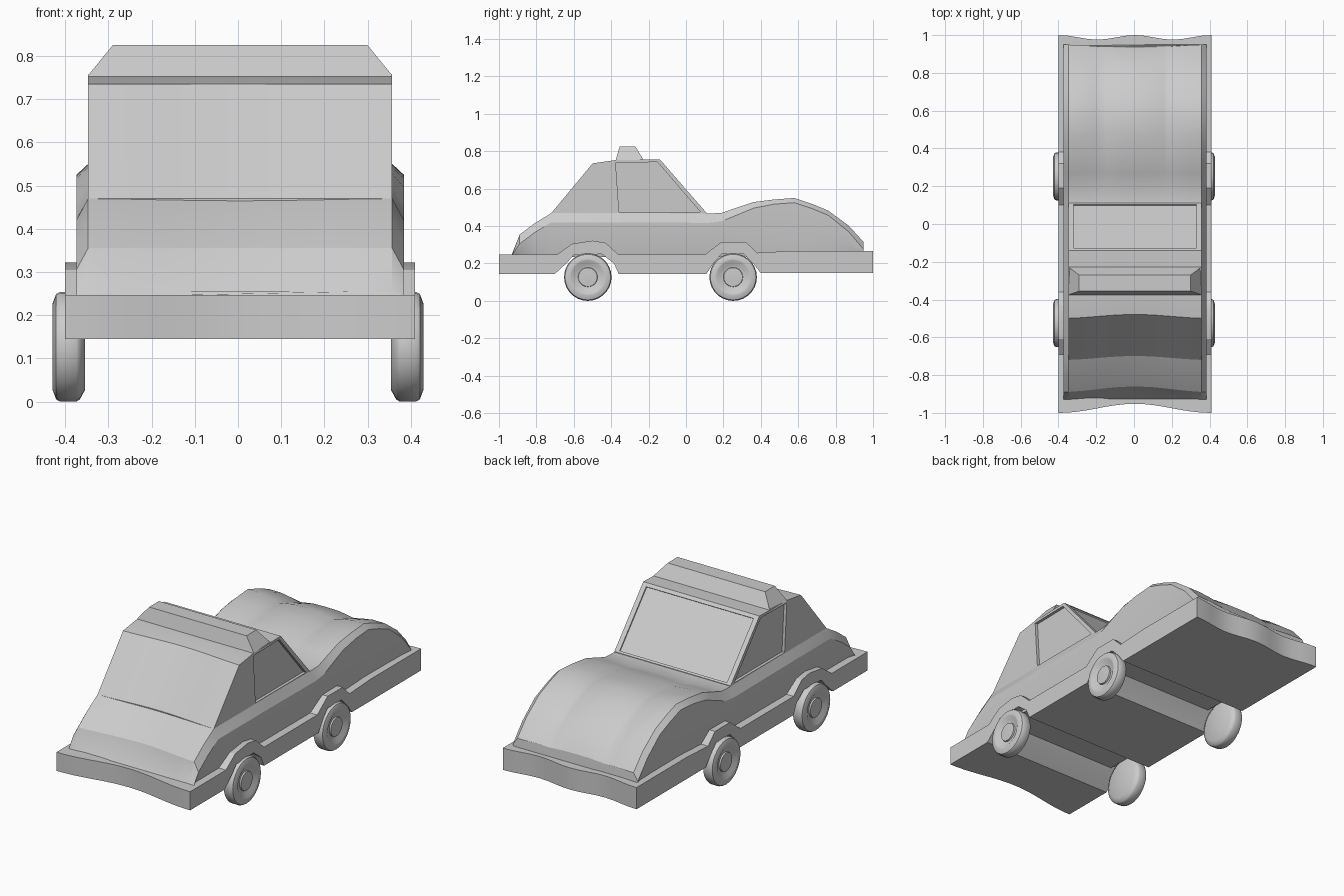
import bpy, bmesh, math

if "Cube" in bpy.data.objects:
    bpy.data.objects.remove(bpy.data.objects["Cube"])

CX = 0.005  # bodywork sits a hair off centre


def finish(name, bm, smooth=None):
    bmesh.ops.remove_doubles(bm, verts=bm.verts, dist=1e-5)
    bmesh.ops.recalc_face_normals(bm, faces=bm.faces)
    mesh = bpy.data.meshes.new(name)
    bm.to_mesh(mesh)
    bm.free()
    ob = bpy.data.objects.new(name, mesh)
    bpy.context.collection.objects.link(ob)
    if smooth:
        bpy.ops.object.select_all(action='DESELECT')
        ob.select_set(True)
        bpy.context.view_layer.objects.active = ob
        bpy.ops.object.shade_smooth_by_angle(angle=math.radians(smooth))
    return ob


def skin(name, rings, smooth=None):
    """Join equal closed rings of points into a capped solid."""
    bm = bmesh.new()
    rows = [[bm.verts.new(p) for p in r] for r in rings]
    n = len(rows[0])
    for a, b in zip(rows, rows[1:]):
        for i in range(n):
            j = (i + 1) % n
            bm.faces.new((a[i], a[j], b[j], b[i]))
    bm.faces.new(rows[0])
    bm.faces.new(rows[-1])
    return finish(name, bm, smooth)


def prism(name, profile, x0, x1, steps=1, warp=None, smooth=None):
    """Extrude a (y, z) profile across x, optionally bending y."""
    rings = []
    for k in range(steps + 1):
        x = x0 + (x1 - x0) * k / steps
        rings.append([(x + CX, y + (warp(x, y) if warp else 0), z)
                      for y, z in profile])
    return skin(name, rings, smooth)


def tail_bow(x):
    return 0.03 * (0.5 + 0.5 * math.cos(math.pi * x / 0.4))


# Lower skirt with arches over the wheels and wavy bumpers
def bumper_wave(x, y):
    if y > 0.98:
        return -0.012 * (1 - math.cos(2 * math.pi * x / 0.4))
    if y < -0.98:
        return 1.6 * tail_bow(x)
    return 0


skirt = [(-1, .145), (-.70, .145), (-.635, .205), (-.60, .245), (-.45, .25),
         (-.385, .20), (-.36, .145), (.11, .145), (.15, .205), (.19, .25),
         (.31, .25), (.36, .20), (.40, .148), (1, .148),
         (1, .267), (.56, .267), (.38, .257), (.32, .315), (.19, .315),
         (.10, .247), (-.36, .247), (-.43, .31), (-.50, .322), (-.61, .305),
         (-.69, .247), (-1, .247)]
prism("lower_skirt", skirt, -.405, .405, 16, bumper_wave, 25)

# Upper body: cross-sections (y, top height, hood crease depth)
stations = [(-.93, .255, 0), (-.89, .355, 0), (-.81, .415, 0), (-.72, .47, 0),
            (-.3, .47, 0), (.12, .467, 0), (.19, .47, .004), (.27, .498, .008),
            (.36, .528, .014), (.47, .542, .022), (.58, .55, .025),
            (.67, .52, .025), (.76, .483, .022), (.87, .402, .014),
            (.95, .315, .004)]
base = .235
rings = []
for y, top, dip in stations:
    h = top - base
    fender = min(1, dip / .02)
    sh = .05 - .025 * fender
    half = [(.360, base), (.374, base + h * .35),
            (.379, max(base + h * .5, top - sh)),
            (.352, top), (.28, top), (.21, top - dip * .5),
            (.165, top - dip), (.155, top - dip * .9),
            (.08, top - dip * .35)]
    section = half + [(0, top - dip * .25)] + [(-x, z) for x, z in half[::-1]]
    ring = []
    for x, z in section:
        bow = tail_bow(x) if y < -.5 else (-.6 * tail_bow(x) if y > .9 else 0)
        ring.append((x + CX, y + bow, z))
    rings.append(ring)
skin("upper_body", rings, 28)

# Cabin with a bowed back
cabin_profile = [(-.72, .45), (-.72, .47), (-.50, .735), (-.38, .752),
                 (-.14, .757), (.11, .47), (.11, .45)]
cabin = prism("cabin", cabin_profile, -.352, .352, 12,
              lambda x, y: tail_bow(x) * .7 if y < -.45 else 0, 25)

# Recessed side windows and windscreen
side_window = [(-.358, .474), (-.376, .738), (-.152, .742), (.078, .474)]
screen = [(.098, .474), (-.132, .737), (-.07, .79), (.16, .53)]
cutters = [prism("window_cutter", side_window, s * .336, s * .40)
           for s in (-1, 1)]
cutters.append(prism("screen_cutter", screen, -.325, .325))
bpy.context.view_layer.objects.active = cabin
for c in cutters:
    m = cabin.modifiers.new("recess", 'BOOLEAN')
    m.object = c
    m.solver = 'EXACT'
    bpy.ops.object.modifier_apply(modifier=m.name)
    bpy.data.objects.remove(c)

# Tapered roof light bar
skin("roof_light", [
    [(s * (.352 if z < .8 else .295) + CX, y, z) for y, z in
     ((-.378, .745), (-.375, .755), (-.355, .825), (-.27, .825),
      (-.228, .755), (-.225, .745))] for s in (-1, 1)])

# Wheels: turned profile of (x, radius) with dished rim and hub
wheel = [(.354, .0), (.354, .10), (.366, .122), (.374, .127), (.412, .127),
         (.421, .122), (.430, .098), (.428, .088), (.415, .066), (.413, .052),
         (.421, .050), (.423, .0)]
N = 28
for side, sn in ((1, "right"), (-1, "left")):
    for wy, end in ((-.525, "trunk"), (.252, "hood")):
        rings = [[(side * x, wy + max(r, .001) * math.cos(2 * math.pi * k / N),
                   .127 + max(r, .001) * math.sin(2 * math.pi * k / N))
                  for k in range(N)] for x, r in wheel]
        skin(f"{sn}_{end}_wheel", rings, 35)
